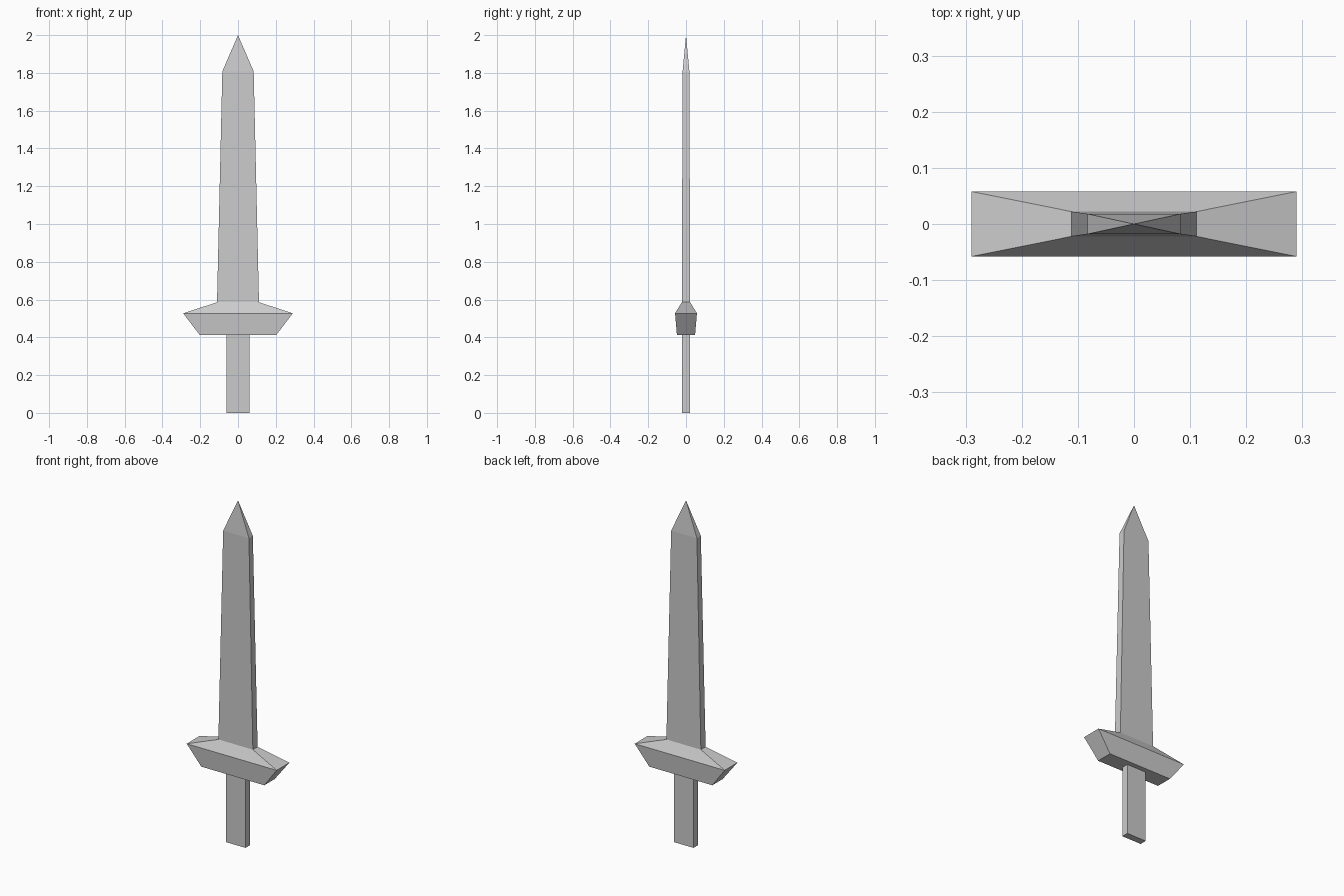
import bpy
import bmesh

if "Cube" in bpy.data.objects:
    bpy.data.objects.remove(bpy.data.objects["Cube"])


def loft(name, sections, cap_start=False, tip_z=None):
    """Skin rectangular sections (half width, half depth, z), optionally to a point."""
    bm = bmesh.new()
    rings = [[bm.verts.new((sx * w, sy * d, z))
              for sx, sy in ((-1, -1), (1, -1), (1, 1), (-1, 1))]
             for w, d, z in sections]
    for low, high in zip(rings, rings[1:]):
        for i in range(4):
            j = (i + 1) % 4
            bm.faces.new((low[i], low[j], high[j], high[i]))
    if cap_start:
        bm.faces.new(rings[0][::-1])
    if tip_z is not None:
        tip = bm.verts.new((0, 0, tip_z))
        for i in range(4):
            bm.faces.new((rings[-1][i], rings[-1][(i + 1) % 4], tip))
    mesh = bpy.data.meshes.new(name)
    bm.to_mesh(mesh)
    bm.free()
    obj = bpy.data.objects.new(name, mesh)
    bpy.context.collection.objects.link(obj)
    return obj


# Sections where neighbouring parts meet
grip_top = (0.062, 0.02, 0.413)
blade_base = (0.111, 0.022, 0.586)

# Plain rectangular grip
loft("grip", [(0.062, 0.02, 0), grip_top], cap_start=True)

# Flared crossguard with sloped top
loft("crossguard", [grip_top, (0.203, 0.048, 0.413), (0.29, 0.058, 0.527), blade_base])

# Tapered blade ending in a point
loft("blade", [blade_base, (0.083, 0.018, 1.808)], tip_z=2.0)
